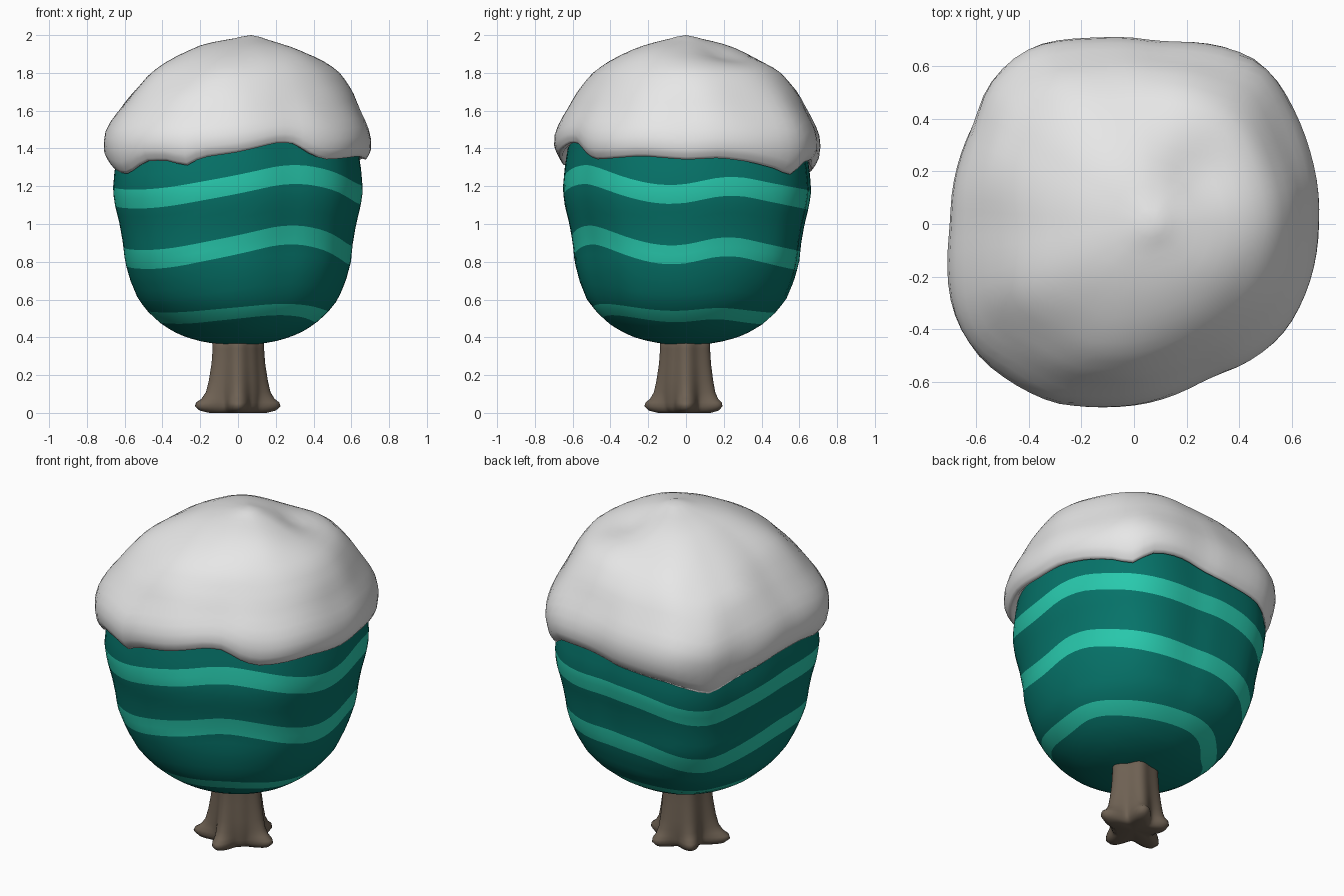
import bpy, bmesh, math
from mathutils import noise, Vector

if "Cube" in bpy.data.objects:
    bpy.data.objects.remove(bpy.data.objects["Cube"])

SEG = 80


def material(name, rgb):
    lin = [(c / 255 / 12.92) if c < 11 else ((c / 255 + 0.055) / 1.055) ** 2.4 for c in rgb]
    m = bpy.data.materials.new(name)
    m.diffuse_color = (*lin, 1)
    m.use_nodes = True
    m.node_tree.nodes["Principled BSDF"].inputs["Base Color"].default_value = m.diffuse_color
    return m


SNOW = material("snow white", (232, 232, 232))
DARK = material("dark teal", (6, 116, 106))
LIGHT = material("light teal", (40, 201, 173))
BARK = material("bark brown", (110, 97, 83))


def lerp_table(tab, x):
    if x <= tab[0][0]:
        return tab[0][1]
    for (a, u), (b, v) in zip(tab, tab[1:]):
        if x <= b:
            return u + (v - u) * (x - a) / (b - a)
    return tab[-1][1]


def around(tab, deg, blur):
    """Value of a table that wraps at 360 degrees, softened over +-blur degrees."""
    full = tab + [(360 + tab[0][0], tab[0][1])]
    return sum(lerp_table(full, (deg + blur * k / 3) % 360) for k in range(-3, 4)) / 7


def soft(tab, x, w):
    return sum(lerp_table(tab, x + w * k / 2) for k in range(-2, 3)) / 5


def loft(name, rings, mats, bands=None, bottom=None, top=None):
    """Skin a stack of closed rings; bottom / top are optional pole points."""
    bm = bmesh.new()
    rows = [[bm.verts.new(p) for p in ring] for ring in rings]
    n = len(rows[0])
    for i in range(len(rows) - 1):
        for j in range(n):
            k = (j + 1) % n
            f = bm.faces.new((rows[i][j], rows[i][k], rows[i + 1][k], rows[i + 1][j]))
            f.material_index = bands[i] if bands else 0
    for pole, row, flip in ((bottom, rows[0], True), (top, rows[-1], False)):
        if pole:
            v = bm.verts.new(pole)
            for j in range(n):
                a, b = row[j], row[(j + 1) % n]
                bm.faces.new((b, a, v) if flip else (a, b, v))
    me = bpy.data.meshes.new(name)
    bm.to_mesh(me)
    bm.free()
    for m in mats:
        me.materials.append(m)
    ob = bpy.data.objects.new(name, me)
    bpy.context.collection.objects.link(ob)
    for p in me.polygons:
        p.use_smooth = True
    return ob


# Plan outline: lopsided rounded square (degrees from +x, radius)
OUTLINE = [(0, .71), (20, .724), (34, .75), (50, .785), (61, .77), (82, .70), (102, .725),
           (121, .785), (136, .77), (146, .725), (164, .71), (180, .70), (196, .738), (208, .77),
           (216, .778), (225, .775), (246, .745), (263, .705), (275, .69), (297, .66),
           (313, .69), (324, .71), (342, .708)]
# Height of the snow hem
HEM = [(0, 1.34), (15, 1.35), (28, 1.33), (42, 1.29), (49, 1.25), (58, 1.33), (66, 1.34), (74, 1.34),
       (90, 1.30), (117, 1.27), (135, 1.19), (153, 1.27), (171, 1.32), (190, 1.33), (215, 1.26),
       (222, 1.29), (228, 1.335), (240, 1.335), (247, 1.30), (253, 1.35), (270, 1.38),
       (288, 1.43), (297, 1.43), (308, 1.36), (315, 1.34), (340, 1.36)]
# Height of the uppermost stripe's centre
STRIPE = [(0, 1.155), (20, 1.215), (42, 1.16), (60, 1.13), (80, 1.13), (105, 1.12), (135, 1.02),
          (165, 1.12), (190, 1.15), (215, 1.13), (235, 1.135), (270, 1.21), (295, 1.27),
          (315, 1.25), (335, 1.18), (350, 1.15)]
ANGLES = [360 * j / SEG for j in range(SEG)]
RAD = [around(OUTLINE, a, 5) for a in ANGLES]
HEMZ = [around(HEM, a, 2.5) for a in ANGLES]
STRZ = [around(STRIPE, a, 10) for a in ANGLES]


def polar(deg, r, z, dx=0):
    t = math.radians(deg)
    return Vector((r * math.cos(t) + dx, r * math.sin(t), z))


# Foliage: egg-like body whose rows follow the wavy stripes
BODY = [(.355, 0), (.362, .14), (.38, .28), (.40, .38), (.43, .475), (.47, .565), (.53, .66), (.6, .74),
        (.7, .80), (.8, .84), (.9, .855), (1.0, .88), (1.1, .915), (1.18, .93), (1.3, .915), (1.5, .87)]


def body_point(j, z):
    mix = min(1, max(0, (z - .35) / .5))
    r = RAD[j] * mix + .72 * (1 - mix)
    return polar(ANGLES[j], r * lerp_table(BODY, z), z)


def stripe_edges(j):
    s = STRZ[j]
    low = .515 + .35 * (s - 1.17)
    return [.355, low - .03, low + .03, s - .37, s - .27, s - .05, s + .05, 1.5]


STEPS = [9, 2, 6, 2, 5, 2, 4]
rings, bands = [], []
for b, steps in enumerate(STEPS):
    for k in range(1 if b == 0 else 0, steps):
        t = k / steps
        t = t * t if b == 0 else t
        rings.append([body_point(j, stripe_edges(j)[b] * (1 - t) + stripe_edges(j)[b + 1] * t)
                      for j in range(SEG)])
        bands.append(b % 2)
rings.append([body_point(j, 1.5) for j in range(SEG)])
loft("foliage", rings, [DARK, LIGHT], bands, bottom=(0, 0, .353), top=(0, 0, 1.5))

# Snow cap: lumpy dome with a drooping hem rolled under to the foliage
DOME = [(1.15, .95), (1.25, .96), (1.33, .985), (1.40, 1.0), (1.48, .99), (1.55, .945), (1.6, .90),
        (1.7, .82), (1.8, .71), (1.86, .59), (1.9, .47), (1.95, .28), (1.98, .14), (2.0, 0)]


def snow_point(j, t):
    z = HEMZ[j] + (1.995 - HEMZ[j]) * (1 - (1 - t) ** 1.7)
    mix = min(1, max(0, (z - 1.45) / .5)) * .6
    r = (RAD[j] * (1 - mix) + .715 * mix) * soft(DOME, z, .02)
    r *= 1 - .035 * max(0, 1 - (z - HEMZ[j]) / .08) ** 2
    p = polar(ANGLES[j], r, z, .07 * max(0, (z - 1.5) / .5) ** 2)
    lump = .022 * noise.noise(p * 3.2 + Vector((4, 1, 7))) * min(1, t * 3) * min(1, (1 - t) * 4)
    # hollow on the back right of the crown
    hollow = .035 * math.exp(-((p.x - .24) ** 2 + (p.y - .22) ** 2) / .02)
    return p + Vector((p.x, p.y, (p.z - 1.2))).normalized() * (lump - hollow)


rings = [[body_point(j, HEMZ[j] + .03) for j in range(SEG)],
         [polar(ANGLES[j], RAD[j] * .93, HEMZ[j] + .003) for j in range(SEG)]]
rings += [[snow_point(j, t) for j in range(SEG)]
          for t in [0, .012, .028] + [k / 20 for k in range(1, 20)]]
loft("snow_cap", rings, [SNOW], top=(.07, 0, 2.0))

# Trunk: tapering stem that spreads into five root toes (height, radius, toe length)
TRUNK = [(0, .09, .06), (.012, .115, .085), (.035, .125, .1), (.055, .127, .092), (.075, .128, .065),
         (.11, .13, .042), (.17, .128, .03), (.26, .122, .022), (.34, .118, .02), (.44, .118, .02)]
TOES = [(0, 1.0), (66, .85), (134, .65), (202, 1.2), (270, .95)]
rings = []
for z, r, toe in TRUNK:
    ring = []
    for a in ANGLES:
        lobe = 0
        for at, size in TOES:
            off = abs((a - at + 180) % 360 - 180)
            if off < 36:
                lobe = max(lobe, size * (.5 + .5 * math.cos(math.radians(5 * off))) ** 1.3)
        ring.append(polar(a, r + toe * lobe, z))
    rings.append(ring)
loft("trunk", rings, [BARK], bottom=(0, 0, .012), top=(0, 0, .44))
